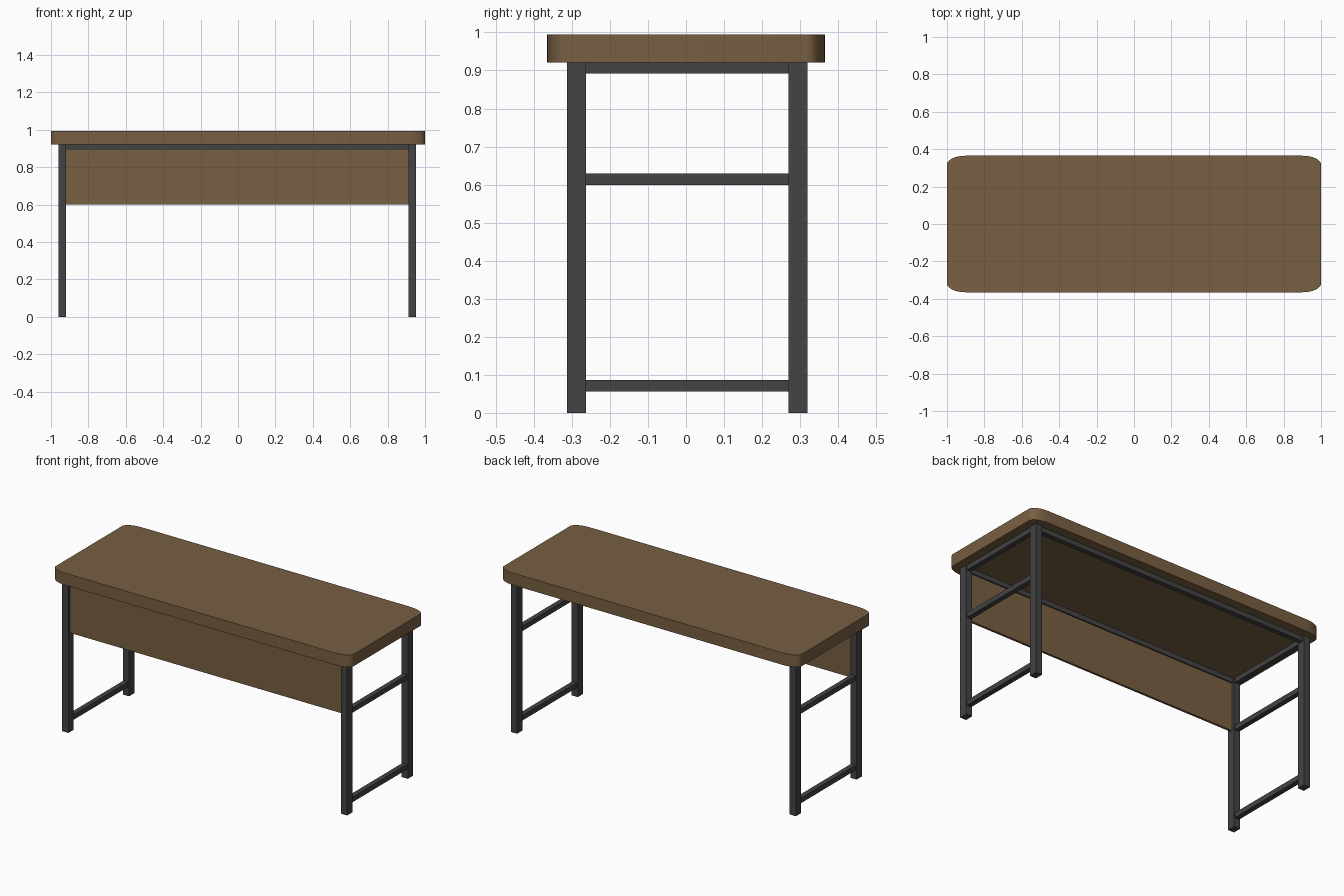
import bpy, bmesh, math

if "Cube" in bpy.data.objects:
    bpy.data.objects.remove(bpy.data.objects["Cube"])


def material(name, rgb):
    m = bpy.data.materials.new(name)
    m.diffuse_color = (*rgb, 1)
    m.use_nodes = True
    m.node_tree.nodes["Principled BSDF"].inputs["Base Color"].default_value = m.diffuse_color
    return m


wood = material("brown wood", (0.188, 0.115, 0.055))
metal = material("dark metal", (0.057, 0.057, 0.058))


def add_object(name, bm, mat):
    bmesh.ops.recalc_face_normals(bm, faces=bm.faces[:])
    me = bpy.data.meshes.new(name)
    bm.to_mesh(me)
    bm.free()
    me.materials.append(mat)
    ob = bpy.data.objects.new(name, me)
    bpy.context.collection.objects.link(ob)
    return ob


def box(name, x, y, z, mat):
    """Box spanning the (min, max) ranges x, y, z."""
    bm = bmesh.new()
    bmesh.ops.create_cube(bm, size=1)
    for v in bm.verts:
        v.co = [(r[0] + r[1]) / 2 + c * (r[1] - r[0]) for c, r in zip(v.co, (x, y, z))]
    return add_object(name, bm, mat)


# Table top: slab with stretched round corners
HX, HY, RX, RY, SEG = 1.0, 0.365, 0.1, 0.047, 8
bm = bmesh.new()
ring = []
for q, (sx, sy) in enumerate([(1, 1), (-1, 1), (-1, -1), (1, -1)]):
    for i in range(SEG + 1):
        a = math.pi / 2 * (q + i / SEG)
        ring.append(bm.verts.new((sx * (HX - RX) + RX * math.cos(a),
                                  sy * (HY - RY) + RY * math.sin(a), 0.921)))
face = bm.faces.new(ring)
ext = bmesh.ops.extrude_face_region(bm, geom=[face], use_keep_orig=True)
top_verts = [g for g in ext["geom"] if isinstance(g, bmesh.types.BMVert)]
bmesh.ops.translate(bm, vec=(0, 0, 0.073), verts=top_verts)
top = add_object("table_top", bm, wood)
bpy.context.view_layer.objects.active = top
top.select_set(True)
bpy.ops.object.shade_smooth_by_angle(angle=math.radians(35))

# Leg ranges
LEG_X = {"left": (-0.961, -0.92), "right": (0.911, 0.952)}
LEG_Y = {"front": (-0.313, -0.263), "back": (0.269, 0.319)}
BAR = 0.015  # half thickness of the rails


def around(r, half):
    c = (r[0] + r[1]) / 2
    return (c - half, c + half)


inner_x = (LEG_X["left"][1], LEG_X["right"][0])
inner_y = (LEG_Y["front"][1], LEG_Y["back"][0])

# Legs and side rails
for side, lx in LEG_X.items():
    for end, ly in LEG_Y.items():
        box(f"{side}_{end}_leg", lx, ly, (0, 0.921), metal)
    for level, z in (("lower", (0.056, 0.087)), ("middle", (0.599, 0.629)), ("upper", (0.892, 0.921))):
        box(f"{side}_{level}_rail", around(lx, BAR), inner_y, z, metal)

# Long rails under the top
for end, ly in LEG_Y.items():
    box(f"{end}_long_rail", inner_x, around(ly, BAR), (0.892, 0.921), metal)

# Front modesty panel
box("front_panel", inner_x, around(LEG_Y["front"], 0.007), (0.6, 0.892), wood)
